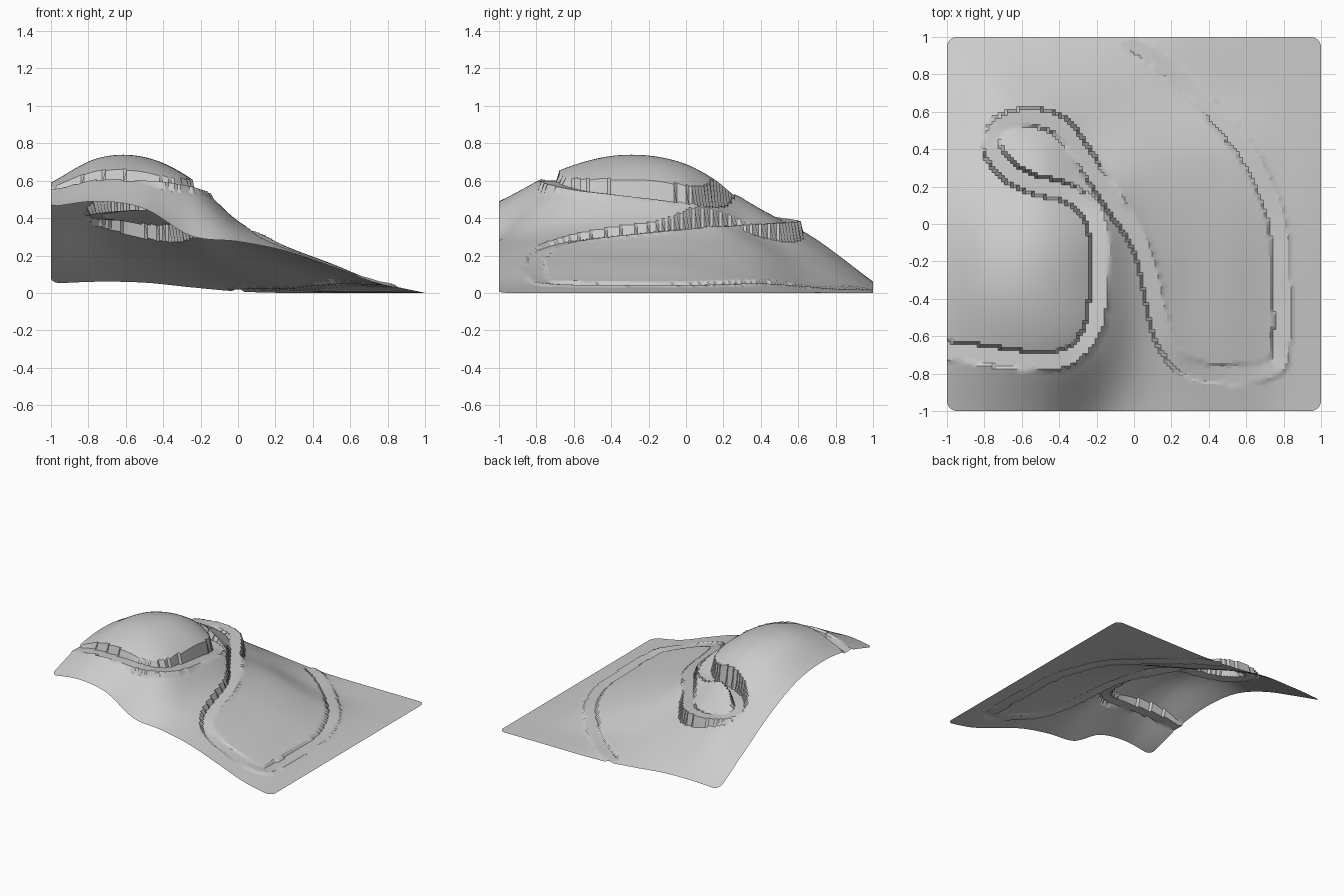
import bpy, bmesh, math
from mathutils import Vector, kdtree

if "Cube" in bpy.data.objects:
    bpy.data.objects.remove(bpy.data.objects["Cube"])

N = 124            # grid cells per side
CORNER = 0.055     # rounded corner radius
HALF_ROAD = 0.050  # half the road width

# Natural ground heights: rows run front to back, columns left to right
GROUND = [
    [.46, .49, .45, .305, .275, .225, .14, .05, 0],
    [.555, .645, .65, .555, .355, .25, .155, .058, 0],
    [.59, .72, .725, .61, .385, .25, .155, .055, 0],
    [.55, .665, .68, .565, .355, .235, .14, .048, 0],
    [.42, .475, .475, .345, .265, .175, .09, .026, 0],
    [.24, .305, .265, .185, .105, .045, .015, .005, 0],
    [.05, .06, .055, .03, .008, 0, 0, 0, 0],
]

# Road centre line (x, y, z), from the hill top down to the lower bend
ROAD = [
    (-1.05, -.67, .54), (-.8, -.70, .585), (-.5, -.735, .60), (-.33, -.70, .58),
    (-.225, -.58, .55), (-.19, -.4, .527), (-.185, -.15, .498), (-.205, 0, .475),
    (-.26, .10, .455), (-.38, .175, .445), (-.55, .215, .44), (-.68, .29, .43),
    (-.76, .41, .415), (-.72, .52, .395), (-.61, .565, .385), (-.48, .56, .38),
    (-.37, .50, .375), (-.22, .28, .362), (-.1, .10, .35), (.03, -.10, .333),
    (.09, -.3, .312), (.13, -.5, .29), (.19, -.66, .262), (.3, -.77, .215),
    (.5, -.805, .14), (.7, -.785, .075), (.785, -.68, .046), (.785, -.2, .042),
]
# Last stretch of road, lying flush with the ground
ROAD_END = [(.765, 0), (.72, .15), (.61, .37), (.45, .57), (.27, .76), (.1, .9), (0, .96)]


def spline(p0, p1, p2, p3, t):
    return 0.5 * (p1 * 2 + (p2 - p0) * t + (p0 * 2 - p1 * 5 + p2 * 4 - p3) * t * t
                  + (p1 * 3 - p0 - p2 * 3 + p3) * t * t * t)


def sample(values, s):
    """Smooth interpolation of a list at position s, extended linearly at the ends."""
    n = len(values)
    i = min(max(int(s), 0), n - 2)
    before = values[i - 1] if i > 0 else values[0] * 2 - values[1]
    after = values[i + 2] if i + 2 < n else values[-1] * 2 - values[-2]
    return spline(before, values[i], values[i + 1], after, s - i)


def ground(x, y):
    u = (x + 1) / 2 * (len(GROUND[0]) - 1)
    v = (y + 1) / 2 * (len(GROUND) - 1)
    return max(0, sample([sample(row, u) for row in GROUND], v))


# Dense road samples in a lookup tree
points = [Vector(p) for p in ROAD]
points += [Vector((x, y, ground(x, y) * 0.95)) for x, y in ROAD_END]
STEPS = 60
track = [sample(points, k / STEPS) for k in range((len(points) - 1) * STEPS + 1)]
tree = kdtree.KDTree(len(track))
for k, p in enumerate(track):
    tree.insert((p.x, p.y, 0), k)
tree.balance()


def height(x, y):
    _, k, dist = tree.find((x, y, 0))
    return track[k].z if dist < HALF_ROAD else ground(x, y)


def round_corner(x, y):
    inner = 1 - CORNER
    u, v = abs(x) - inner, abs(y) - inner
    if u > 0 and v > 0:
        f = max(u, v) / math.hypot(u, v)
        x = math.copysign(inner + u * f, x)
        y = math.copysign(inner + v * f, y)
    return x, y


# Hill sheet with the winding road cut into it
bm = bmesh.new()
rows = []
for j in range(N + 1):
    row = []
    for i in range(N + 1):
        x, y = round_corner(-1 + 2 * i / N, -1 + 2 * j / N)
        row.append(bm.verts.new((x, y, height(x, y))))
    rows.append(row)
for j in range(N):
    for i in range(N):
        bm.faces.new((rows[j][i], rows[j][i + 1], rows[j + 1][i + 1], rows[j + 1][i]))

mesh = bpy.data.meshes.new("hill_with_road")
bm.to_mesh(mesh)
bm.free()
hill = bpy.data.objects.new("hill_with_road", mesh)
bpy.context.collection.objects.link(hill)
bpy.context.view_layer.objects.active = hill
hill.select_set(True)
bpy.ops.object.shade_smooth_by_angle(angle=math.radians(30))
